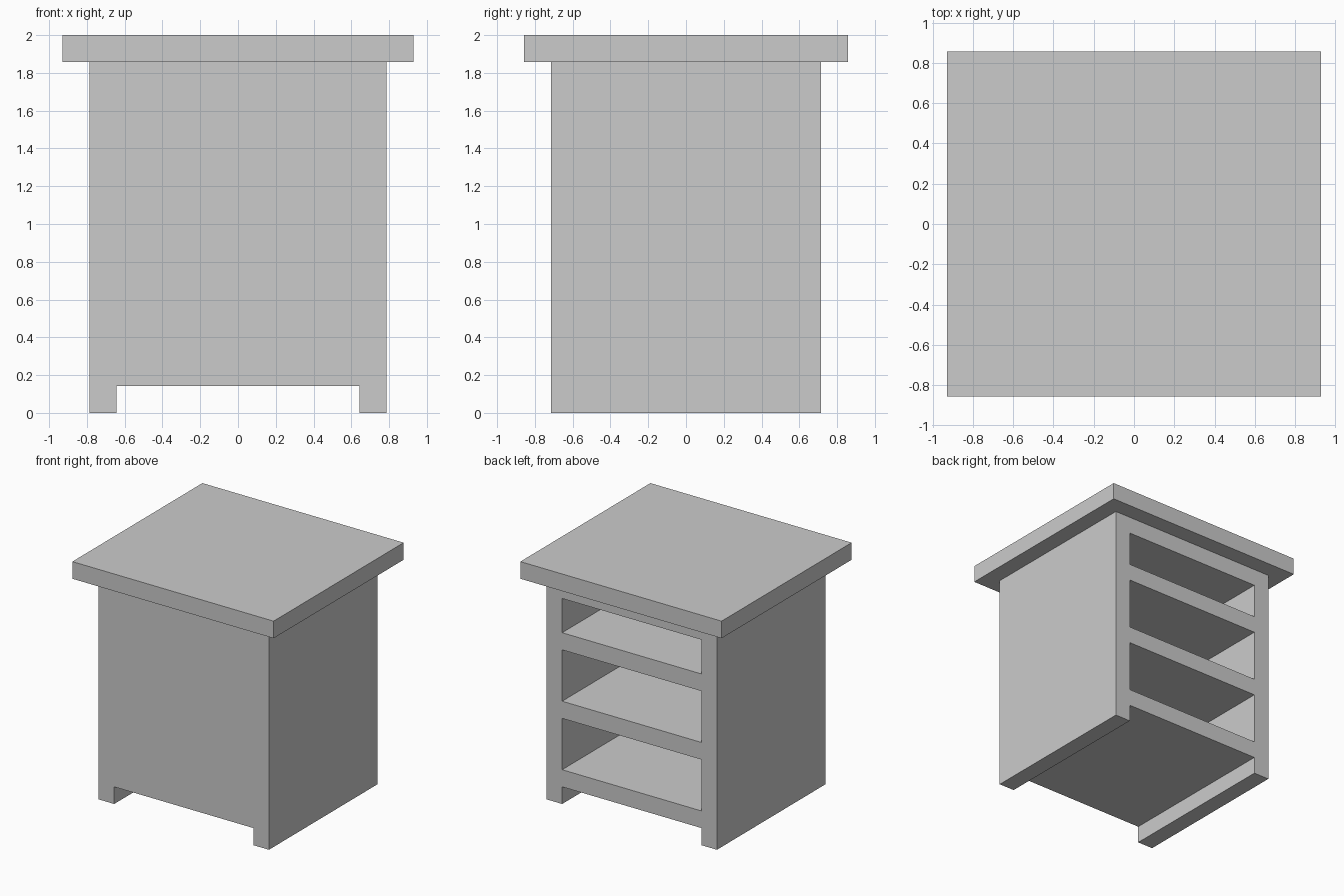
import bpy

if "Cube" in bpy.data.objects:
    bpy.data.objects.remove(bpy.data.objects["Cube"])

U = 1 / 7  # board thickness; every dimension is a multiple of it


def box(name, x, y, z):
    """Box from (min, max) ranges given in board thicknesses."""
    spans = (x, y, z)
    bpy.ops.mesh.primitive_cube_add(size=1, location=[(a + b) / 2 * U for a, b in spans])
    ob = bpy.context.object
    ob.name = ob.data.name = name
    ob.scale = [(b - a) * U for a, b in spans]
    bpy.ops.object.transform_apply(location=True, rotation=False, scale=True)
    return ob


def cut(target, cutter):
    """Carve the cutter out of the target and discard the cutter."""
    cutter.hide_render = True
    mod = target.modifiers.new("cut", 'BOOLEAN')
    mod.operation = 'DIFFERENCE'
    mod.solver = 'EXACT'
    mod.object = cutter
    bpy.context.view_layer.objects.active = target
    bpy.ops.object.modifier_apply(modifier=mod.name)
    bpy.data.objects.remove(cutter)


# Overhanging top slab
box("table_top", (-6.5, 6.5), (-6, 6), (13, 14))

# Cabinet body with a closed front panel
body = box("cabinet_body", (-5.5, 5.5), (-5, 5), (0, 13))

# Gap between the side runners under the body
cut(body, box("foot_cutter", (-4.5, 4.5), (-6, 6), (-1, 1)))

# Three shelf bays open to the back
for bottom, top in ((2, 5), (6, 9), (10, 12)):
    cut(body, box("bay_cutter", (-4.5, 4.5), (-4, 6), (bottom, top)))
